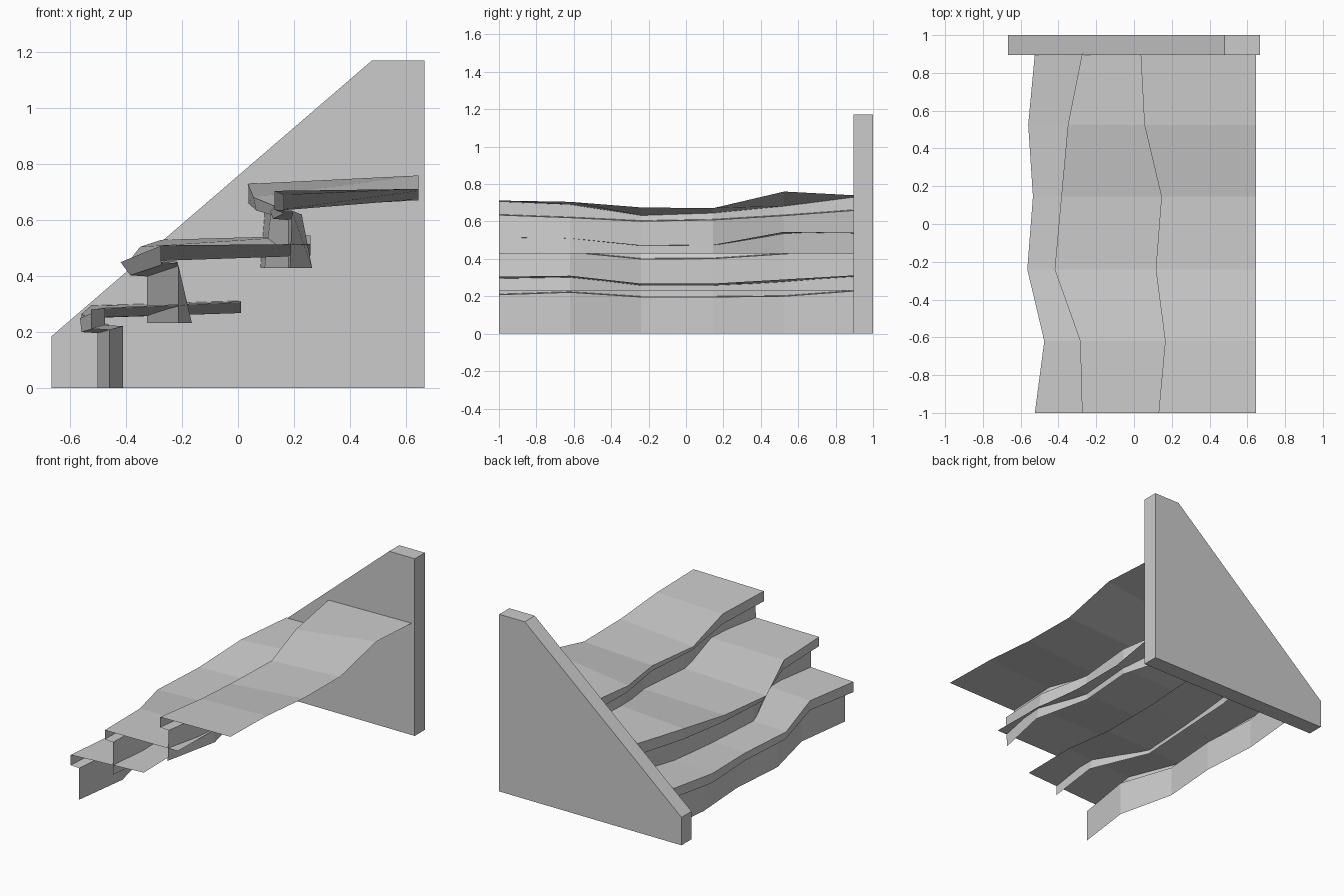
import bpy, bmesh

if "Cube" in bpy.data.objects:
    bpy.data.objects.remove(bpy.data.objects["Cube"])

YS = [-1.0, -0.62, -0.24, 0.145, 0.525, 0.9]


def make_object(name, verts, faces):
    mesh = bpy.data.meshes.new(name)
    mesh.from_pydata(verts, [], faces)
    mesh.update()
    obj = bpy.data.objects.new(name, mesh)
    bpy.context.collection.objects.link(obj)
    return obj


def step(name, nose_x, nose_z, lip_dx, lip_z, riser_dx, foot_dx, foot_z, back_x, back_z):
    """Thin folded sheet: tread, nose, underside lip and riser, lofted along y."""
    verts = []
    for i, y in enumerate(YS):
        x = nose_x[i]
        verts += [(back_x, y, back_z[i]),
                  (x, y, nose_z[i]),
                  (x + lip_dx[i], y, lip_z[i]),
                  (x + riser_dx[i], y, lip_z[i] - 0.004),
                  (x + foot_dx[i], y, foot_z)]
    faces = []
    for i in range(len(YS) - 1):
        for j in range(4):
            a = i * 5 + j
            faces.append((a, a + 1, a + 6, a + 5))
    return make_object(name, verts, faces)


# Worn steps, lowest to highest
step("lower_step",
     [-.525, -.475, -.565, -.535, -.56, -.525],
     [.28, .287, .25, .25, .265, .295],
     [0, 0, .005, 0, 0, 0],
     [.212, .225, .2, .2, .204, .232],
     [.063] * 6, [.063] * 6, 0.0, 0.01,
     [.305, .31, .268, .268, .29, .312])
step("middle_step",
     [-.275, -.285, -.42, -.385, -.35, -.275],
     [.51, .505, .45, .46, .505, .53],
     [0, .01, .035, .02, .01, 0],
     [.45, .44, .403, .405, .43, .455],
     [.06, .07, .095, .085, .07, .06],
     [.06, .12, .095, .085, .07, .06], 0.232, 0.26,
     [.515, .51, .473, .475, .545, .54])
step("upper_step",
     [.13, .165, .115, .145, .055, .035],
     [.705, .69, .632, .645, .682, .73],
     [0, 0, .01, 0, .01, 0],
     [.638, .624, .605, .612, .635, .663],
     [.063] * 6,
     [.055, .1, .063, .063, .04, .045], 0.43, 0.645,
     [.712, .705, .675, .671, .76, .74])

# Side wall with sloped top
outline = [(-.667, 0), (.667, 0), (.667, 1.172), (.48, 1.172), (-.667, .185)]
n = len(outline)
verts = [(x, y, z) for y in (.895, 1.0) for x, z in outline]
faces = [tuple(range(n)), tuple(reversed(range(n, 2 * n)))]
faces += [(i, i + n, (i + 1) % n + n, (i + 1) % n) for i in range(n)]
wall = make_object("side_wall", verts, faces)
bm = bmesh.new()
bm.from_mesh(wall.data)
bmesh.ops.recalc_face_normals(bm, faces=bm.faces)
bm.to_mesh(wall.data)
bm.free()
